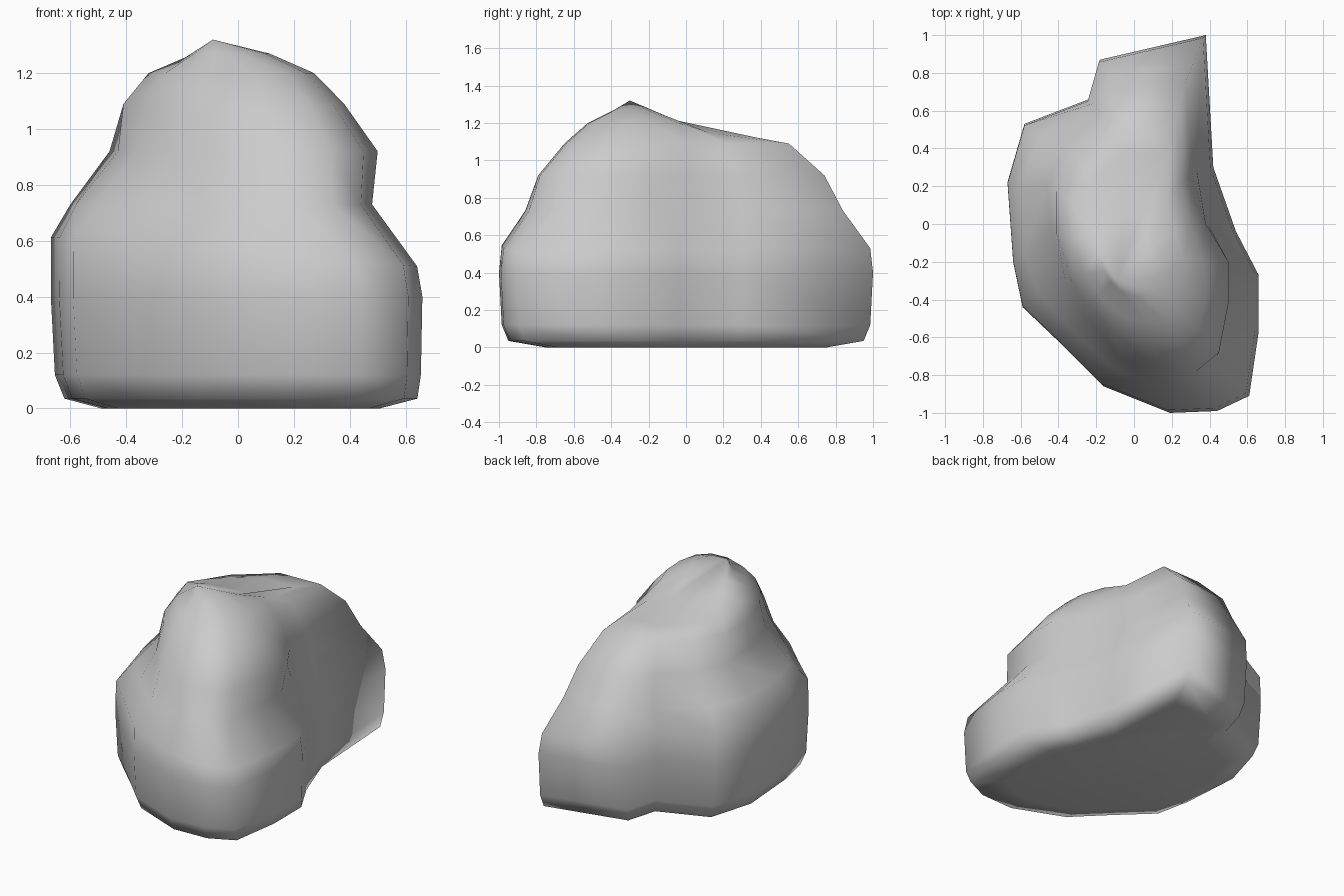
import bpy, bmesh

if "Cube" in bpy.data.objects:
    bpy.data.objects.remove(bpy.data.objects["Cube"])

# Plan outlines of the boulder, all listed clockwise from the back tip
outline = [(.38, 1), (.42, .3), (.54, -.04), (.66, -.27), (.66, -.57), (.61, -.91),
           (.44, -.99), (.19, -1), (-.16, -.86), (-.38, -.64), (-.59, -.44),
           (-.64, -.2), (-.67, .22), (-.58, .53), (-.24, .66), (-.18, .87)]
waist = [(.31, .84), (.33, .3), (.39, 0), (.46, -.2), (.48, -.45), (.44, -.7),
         (.34, -.84), (.18, -.86), (-.1, -.77), (-.33, -.56), (-.51, -.36),
         (-.58, -.15), (-.6, .2), (-.5, .46), (-.21, .64), (-.13, .8)]
brow = [(.27, .74), (.31, .25), (.38, 0), (.5, -.2), (.5, -.42), (.45, -.68),
        (.33, -.78), (.15, -.79), (-.08, -.7), (-.25, -.5), (-.36, -.32),
        (-.43, -.05), (-.46, .2), (-.36, .42), (-.18, .58), (-.13, .7)]
shoulder = [(.22, .55), (.25, .22), (.3, 0), (.37, -.2), (.38, -.38), (.34, -.55),
            (.25, -.64), (.1, -.65), (-.1, -.58), (-.23, -.45), (-.33, -.3),
            (-.41, -.05), (-.41, .18), (-.3, .35), (-.14, .48), (-.07, .54)]


def scaled(ring, s, cx=0.0, cy=0.0):
    return [(cx + (x - cx) * s, cy + (y - cy) * s) for x, y in ring]


def ceiling(y):
    """Height of the crest, falling from the front peak to the back lobe."""
    return 1.15 - .1 * (y - .1) if y > .1 else 1.15 + .42 * min(.1 - y, .34)


# Levels: outline, height, sideways tilt
levels = [
    (scaled(outline, .75, .05), 0.0, 0),
    (scaled(outline, .95, .3), .035, 0),
    (scaled(outline, .985, .3), .12, 0),
    (outline, .40, 0),
    (scaled(outline, .985, -.6), .56, -.08),
    (waist, .73, 0),
    (brow, .92, 0),
    (shoulder, 1.09, 0),
    (scaled(shoulder, .75, -.05, -.15), 1.20, 0),
    (scaled(shoulder, .38, -.05, -.22), 1.27, 0),
]

# Loft the boulder and close both ends
bm = bmesh.new()
rings = [[bm.verts.new((x, y, min(z + tilt * x, ceiling(y) if z > 1 else 9)))
          for x, y in ring] for ring, z, tilt in levels]
n = len(outline)
for a, b in zip(rings, rings[1:]):
    for i in range(n):
        j = (i + 1) % n
        bm.faces.new((a[i], a[j], b[j], b[i]))
peak = bm.verts.new((-.09, -.3, 1.32))
for i in range(n):
    bm.faces.new((rings[-1][i], rings[-1][(i + 1) % n], peak))
bm.faces.new(rings[0])
bmesh.ops.recalc_face_normals(bm, faces=bm.faces)

mesh = bpy.data.meshes.new("boulder")
bm.to_mesh(mesh)
bm.free()
mesh.shade_smooth()
boulder = bpy.data.objects.new("boulder", mesh)
bpy.context.collection.objects.link(boulder)
